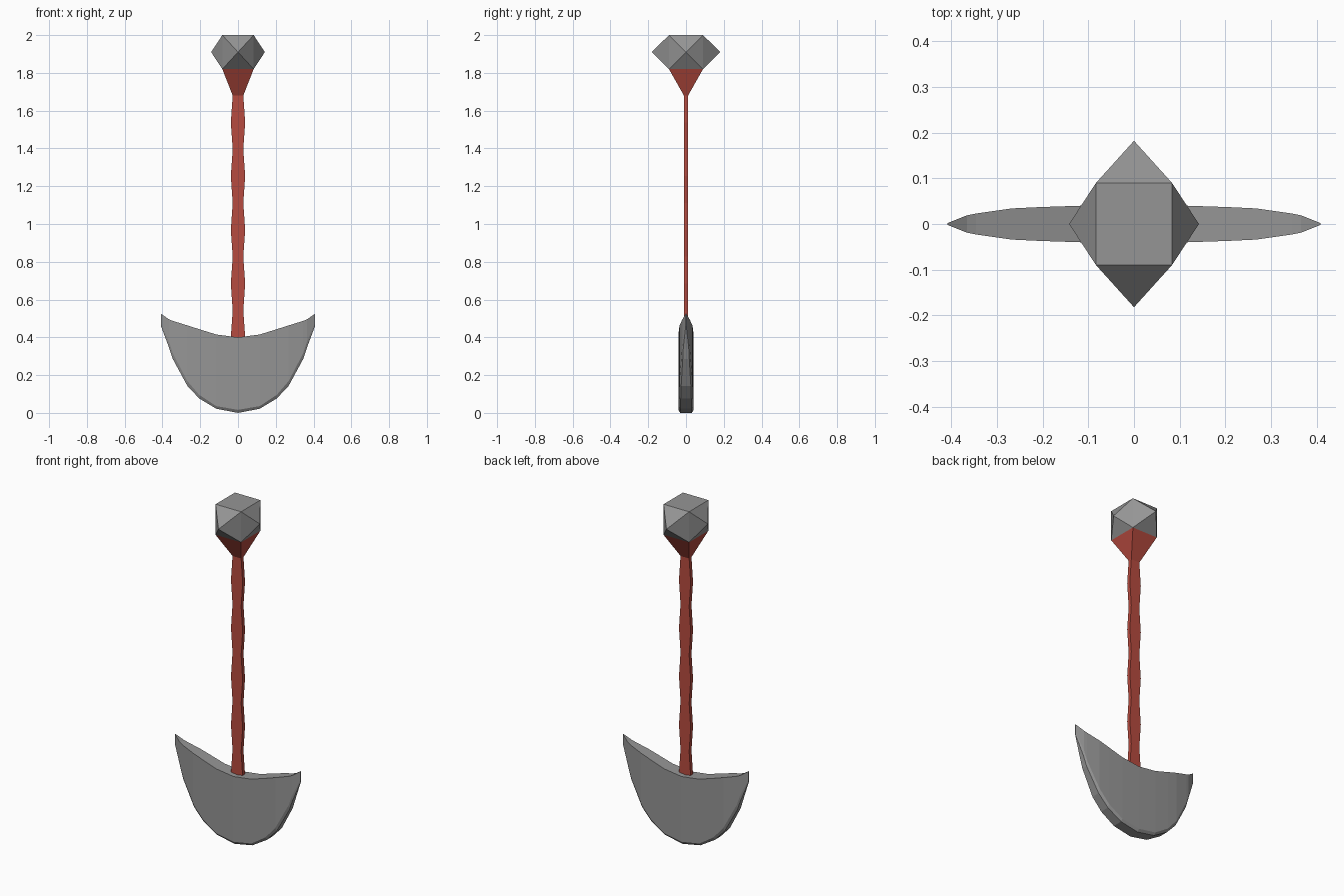
import bpy

cube = bpy.data.objects.get("Cube")
if cube:
    bpy.data.objects.remove(cube, do_unlink=True)


def material(name, colour):
    m = bpy.data.materials.new(name)
    m.use_nodes = True
    m.diffuse_color = colour
    bsdf = next(n for n in m.node_tree.nodes if n.type == 'BSDF_PRINCIPLED')
    bsdf.inputs["Base Color"].default_value = colour
    return m


steel = material("grey steel", (0.30, 0.30, 0.30, 1))
red = material("red grip", (0.47, 0.07, 0.05, 1))


def loft(name, rings, mat):
    """Skin a list of equal-length vertex rings and cap both ends."""
    n = len(rings[0])
    verts = [v for ring in rings for v in ring]
    faces = [(a * n + k, a * n + (k + 1) % n, (a + 1) * n + (k + 1) % n, (a + 1) * n + k)
             for a in range(len(rings) - 1) for k in range(n)]
    faces += [tuple(reversed(range(n))), tuple(range(len(verts) - n, len(verts)))]
    return build(name, verts, faces, mat)


def build(name, verts, faces, mat):
    mesh = bpy.data.meshes.new(name)
    mesh.from_pydata(verts, [], faces)
    mesh.materials.append(mat)
    mesh.update()
    obj = bpy.data.objects.new(name, mesh)
    bpy.context.collection.objects.link(obj)
    return obj


def rectangle(hx, hy, z):
    return [(-hx, -hy, z), (hx, -hy, z), (hx, hy, z), (-hx, hy, z)]


# Pommel: a box with a pyramid on each of its four sides
PX, PY, BOTTOM, TOP = 0.083, 0.09, 1.82, 2.0
verts = rectangle(PX, PY, BOTTOM) + rectangle(PX, PY, TOP)
faces = [(3, 2, 1, 0), (4, 5, 6, 7)]
for k, (x, y) in enumerate([(0, -0.182), (0.142, 0), (0, 0.182), (-0.142, 0)]):
    j, apex = (k + 1) % 4, len(verts)
    verts.append((x, y, (BOTTOM + TOP) / 2))
    loop = [k, j, j + 4, k + 4]
    faces += [(loop[i], loop[(i + 1) % 4], apex) for i in range(4)]
build("pommel", verts, faces, steel)

# Collar flaring from the handle to the pommel
loft("collar", [rectangle(0.028, 0.011, 1.68), rectangle(PX, PY, BOTTOM)], red)

# Handle: flat bar with wavy sides
WAVES = 9
loft("handle", [rectangle(0.038 if i % 2 == 0 else 0.028, 0.011, 0.40 + 1.28 * i / WAVES)
                for i in range(WAVES + 1)], red)

# Blade columns: x, half thickness, rim underside, rim upper line, top edge
half = [
    (0.0, 0.041, 0.0, 0.016, 0.40),
    (0.115, 0.040, 0.022, 0.036, 0.415),
    (0.205, 0.037, 0.076, 0.095, 0.443),
    (0.268, 0.034, 0.143, 0.168, 0.463),
    (0.345, 0.023, 0.285, 0.315, 0.487),
    (0.365, 0.019, 0.345, 0.375, 0.495),
    (0.408, 0.002, 0.460, 0.475, 0.525),
]
columns = [(-c[0],) + c[1:] for c in reversed(half[1:])] + half
loft("blade", [[(x, -t * 0.75, low), (x, t * 0.75, low), (x, t, rim),
                (x, t, top), (x, -t, top), (x, -t, rim)]
               for x, t, low, rim, top in columns], steel)
